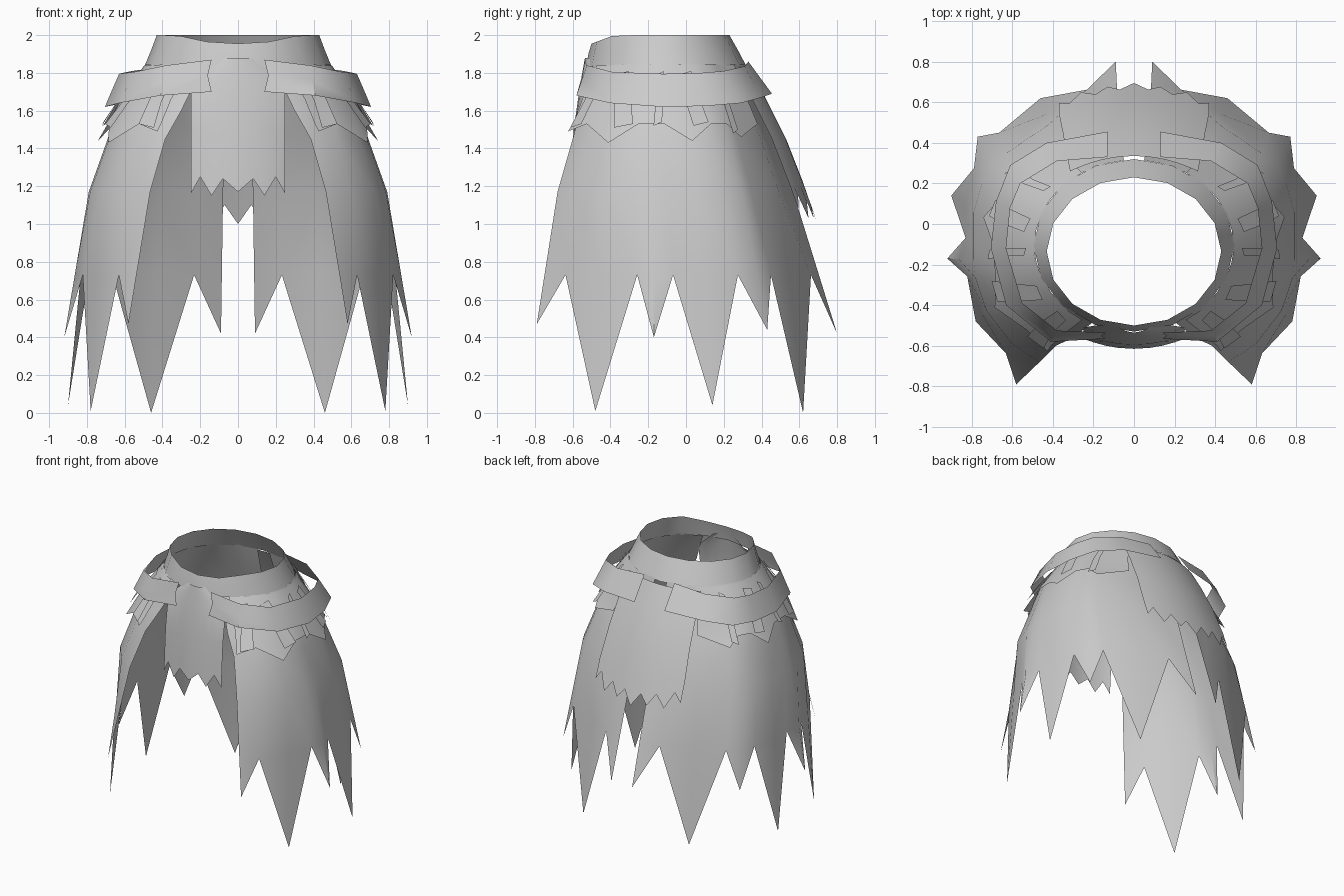
import bpy, bmesh, math
from mathutils import Vector

cube = bpy.data.objects.get("Cube")
if cube:
    bpy.data.objects.remove(cube, do_unlink=True)

GREY = (0.6, 0.6, 0.6, 1.0)
cloth = bpy.data.materials.new("grey_cloth")
cloth.use_nodes = True
cloth.diffuse_color = GREY
cloth.node_tree.nodes["Principled BSDF"].inputs["Base Color"].default_value = GREY


def sheet(name, rows, tips=None):
    """Mirrored open cloth sheet: rows run top to bottom, columns front to back.
    tips maps a column to a point hanging below the last row."""
    bm = bmesh.new()
    grid = [[bm.verts.new(p) for p in row] for row in rows]
    for top, low in zip(grid, grid[1:]):
        for i in range(len(top) - 1):
            bm.faces.new((top[i], low[i], low[i + 1], top[i + 1]))
    last = grid[-1]
    for col, point in (tips or {}).items():
        tip = bm.verts.new(point)
        for i in (col - 1, col):
            if 0 <= i < len(last) - 1:
                bm.faces.new((last[i], tip, last[i + 1]))
    mesh = bpy.data.meshes.new(name)
    bm.to_mesh(mesh)
    bm.free()
    mesh.materials.append(cloth)
    obj = bpy.data.objects.new(name, mesh)
    bpy.context.collection.objects.link(obj)
    obj.modifiers.new("Mirror", "MIRROR").merge_threshold = 0.002
    bpy.ops.object.select_all(action="DESELECT")
    obj.select_set(True)
    bpy.context.view_layer.objects.active = obj
    bpy.ops.object.shade_smooth_by_angle(angle=math.radians(40))


# Skirt cross-section by height: z, half width, half depth, centre y, roundness
RINGS = [(1.845, .49, .42, -.105, 1), (1.6, .64, .48, -.08, 0), (1.45, .69, .535, -.065, 0),
         (1.17, .79, .63, -.05, 0), (.73, .83, .73, -.01, 0)]
# Plan outline of one side, front edge to back edge, alternating tip and notch
PLAN = [Vector(p) for p in (
    (.59, -1), (.76, -.86), (.92, -.6), (.99, -.34), (1, -.2), (1, -.08), (1, .17),
    (.95, .39), (.88, .55), (.8, .63), (.53, .86), (.28, .92), (.1, .98))]


def on_skirt(z, uv, k=1.0):
    for hi, lo in zip(RINGS, RINGS[1:]):
        if z >= lo[0]:
            break
    t = (hi[0] - z) / (hi[0] - lo[0])
    a, b, c, rnd = (h + (l - h) * t for h, l in zip(hi[1:], lo[1:]))
    u, v = uv.lerp(uv.normalized(), rnd) * k
    return Vector((a * u, c + b * v, z))


# Main skirt panels: curved front edge, long points that run straight to their tips
points = [(.58, -.79, .47), (.78, -.48, .01), (.92, -.17, .40), (.90, .14, .04),
          (.77, .43, .44), (.46, .62, 0), (.09, .80, .42)]
panel = [[on_skirt(r[0], uv) for uv in PLAN] for r in RINGS]
for row, x in zip(panel, (.18, .30, .385, .465)):
    row[0].x = x
for i, tip in enumerate(points):
    start = panel[-2][2 * i]
    drop = (start.z - RINGS[-1][0]) / (start.z - tip[2])
    panel[-1][2 * i] = start.lerp(Vector(tip), drop)
sheet("skirt_panel", panel, {2 * i: p for i, p in enumerate(points)})

# Waistband with a shallow dip at the front
angles = [math.radians(-90 + 180 * i / 8) for i in range(9)]
DIP = [.045, .035, .005, 0, 0, 0, 0, 0, 0]


def band_row(z, a, b, c, dip):
    return [(a * math.cos(t) if 0 < i < 8 else 0, c + b * math.sin(t), z - dip * DIP[i])
            for i, t in enumerate(angles)]


sheet("waistband", [band_row(2.0, .43, .365, -.135, 1),
                    band_row(1.92, .46, .395, -.12, .3), band_row(1.835, .495, .425, -.105, 0)])

# Belt halves, flaring outward, open at front and back
belt_top = [(.14, -.535, 1.87), (.38, -.525, 1.84), (.55, -.39, 1.805), (.63, -.12, 1.795),
            (.61, .08, 1.80), (.56, .2, 1.81), (.38, .31, 1.835), (.13, .33, 1.86)]
belt_low = [(.14, -.565, 1.70), (.41, -.58, 1.68), (.63, -.40, 1.64), (.705, -.12, 1.62),
            (.68, .11, 1.625), (.61, .29, 1.64), (.43, .40, 1.67), (.13, .455, 1.69)]
belt_mid = [(Vector(a) + Vector(b)) / 2 for a, b in zip(belt_top, belt_low)]
belt_mid[0].x += .02
sheet("belt", [belt_top, belt_mid, belt_low])

# Ragged hip layer from the waistband down under the belt
hip = PLAN[:11]
sheet("hip_rags", [[on_skirt(z, uv, k) for uv in hip]
                   for z, k in ((1.84, 1.01), (1.66, 1.03), (1.53, 1.04))],
      {i: on_skirt(z, PLAN[i], 1.07)
       for i, z in ((0, 1.49), (2, 1.43), (6, 1.44), (9, 1.46))})

# Loose strips tucked behind the belt, slanting along the hip layer
for n, (col, slant, low) in enumerate([(0, .4, 1.51), (2, -.4, 1.51), (4, .5, 1.52),
                                       (6, -.3, 1.52), (8, .4, 1.48)]):
    a, b = PLAN[col], PLAN[col + 1]
    rows = []
    for z, shift, k in ((1.79, slant, 1.04), (1.65, slant / 2, 1.05), (low, 0, 1.08)):
        rows.append([on_skirt(z, a.lerp(b, .15 + shift), k),
                     on_skirt(z + .02, a.lerp(b, .85 + shift), k)])
    sheet(f"hip_strip_{n + 1}", rows)

# Front flap with a toothed hem
xs = [0, .08, .14, .20, .25]
hem = [1.17, 1.24, 1.15, 1.25, 1.16]


def front_row(z, y, width):
    return [(x * width, y + .8 * x * x, z) for x in xs]


sheet("front_flap", [front_row(1.88, -.535, .4), front_row(1.74, -.56, 1),
                     front_row(1.5, -.595, 1),
                     [(x, -.615 + .8 * x * x, z) for x, z in zip(xs, hem)]])

# Back flap, wider and flared, with a toothed hem
xb = [.37, .32, .26, .19, .13, .07, 0]
back_hem = [1.08, 1.15, 1.03, 1.12, 1.03, 1.10, 1.0]


def back_point(x, z, y, width):
    return (x * width, y - .55 * x * x, z)


rows = [[back_point(x, z, y, w) for x in xb]
        for z, y, w in ((1.82, .335, .85), (1.66, .425, .9), (1.45, .53, .95), (1.22, .62, 1))]
rows.append([back_point(x, z, .695 - .3 * (z - 1), 1) for x, z in zip(xb, back_hem)])
sheet("back_flap", rows)
